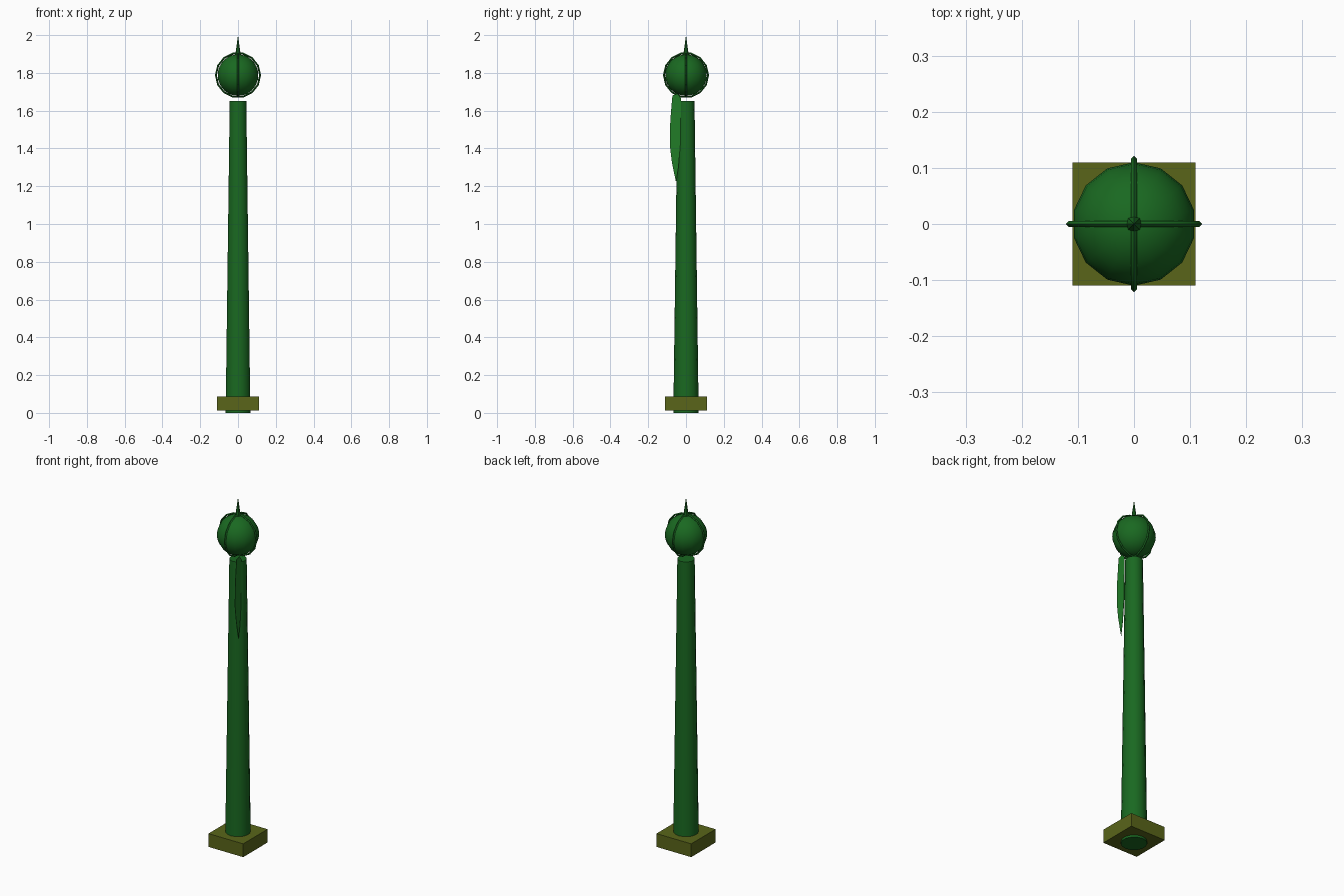
import bpy, math

if "Cube" in bpy.data.objects:
    bpy.data.objects.remove(bpy.data.objects["Cube"])


def material(name, rgb):
    m = bpy.data.materials.new(name)
    m.diffuse_color = (*rgb, 1)
    m.use_nodes = True
    m.node_tree.nodes["Principled BSDF"].inputs["Base Color"].default_value = m.diffuse_color
    return m


GREEN = material("dark_green", (0.01, 0.14, 0.015))
LEAF = material("leaf_green", (0.015, 0.2, 0.02))
OLIVE = material("olive", (0.1, 0.13, 0.01))


def finish(name, mat, angle=40):
    ob = bpy.context.object
    ob.name = name
    ob.data.materials.append(mat)
    bpy.ops.object.shade_smooth_by_angle(angle=math.radians(angle))
    return ob


def cone(name, r1, r2, z0, z1, sides, mat):
    bpy.ops.mesh.primitive_cone_add(vertices=sides, radius1=r1, radius2=r2,
                                    depth=z1 - z0, location=(0, 0, (z0 + z1) / 2))
    return finish(name, mat)


# square foot
bpy.ops.mesh.primitive_cube_add(size=1, location=(0, 0, 0.05))
bpy.context.object.scale = (0.22, 0.22, 0.076)
bpy.ops.object.transform_apply(location=False, rotation=False, scale=True)
finish("base_block", OLIVE)

# tapered post
cone("post", 0.067, 0.045, 0.0, 1.65, 14, GREEN)

# globe held in two crossed rings
CENTRE = (0, 0, 1.788)
bpy.ops.mesh.primitive_uv_sphere_add(segments=14, ring_count=14, radius=0.11,
                                     location=CENTRE)
finish("globe", GREEN)
for name, turn in (("ring_side_to_side", 0), ("ring_front_to_back", math.pi / 2)):
    bpy.ops.mesh.primitive_torus_add(major_segments=14, minor_segments=4,
                                     major_radius=0.117, minor_radius=0.005,
                                     location=CENTRE,
                                     rotation=(math.pi / 2, 0, turn))
    finish(name, GREEN)

# finial spike
cone("finial", 0.015, 0.0, 1.89, 2.0, 8, GREEN)

# thin hanging pennant beside the post
outline = [(-0.026, 1.665), (-0.045, 1.69), (-0.072, 1.68), (-0.083, 1.55),
           (-0.086, 1.42), (-0.075, 1.33), (-0.053, 1.22), (-0.04, 1.3),
           (-0.03, 1.42), (-0.028, 1.55)]
me = bpy.data.meshes.new("pennant")
me.from_pydata([(0.04, y, z) for y, z in outline], [], [list(range(len(outline)))])
me.materials.append(LEAF)
ob = bpy.data.objects.new("pennant", me)
bpy.context.collection.objects.link(ob)
mod = ob.modifiers.new("thickness", 'SOLIDIFY')
mod.thickness = 0.002
mod.offset = 0
